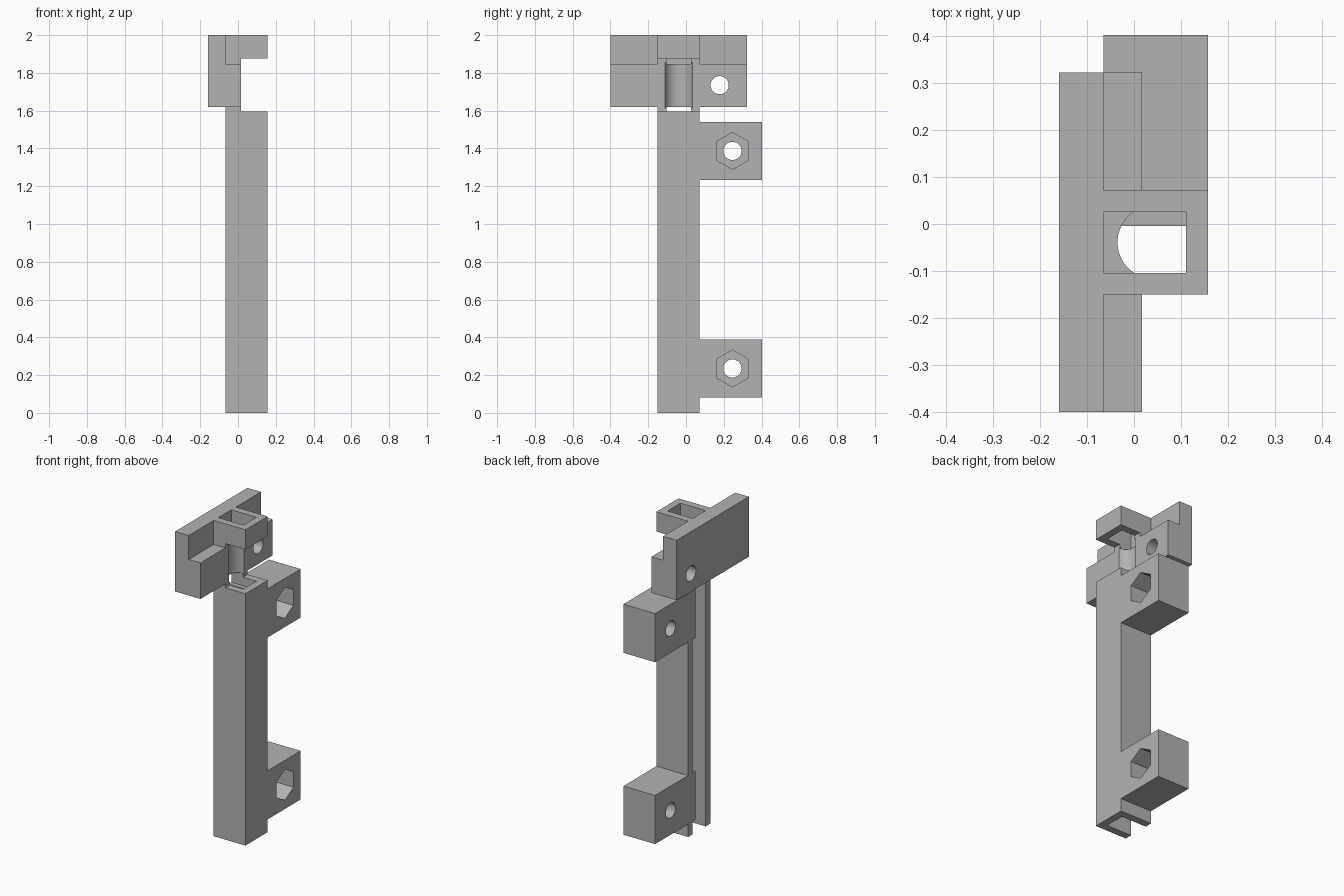
import bpy, bmesh, math
from mathutils import Matrix

if "Cube" in bpy.data.objects:
    bpy.data.objects.remove(bpy.data.objects["Cube"])

grey = bpy.data.materials.new("plain grey")
grey.use_nodes = True
colour = (0.45, 0.45, 0.45, 1)
grey.diffuse_color = colour
grey.node_tree.nodes["Principled BSDF"].inputs["Base Color"].default_value = colour


def finish(name, bm):
    bmesh.ops.recalc_face_normals(bm, faces=bm.faces)
    mesh = bpy.data.meshes.new(name)
    bm.to_mesh(mesh)
    bm.free()
    mesh.materials.append(grey)
    ob = bpy.data.objects.new(name, mesh)
    bpy.context.collection.objects.link(ob)
    return ob


def prism(name, points, move):
    """Extrude a closed outline by the vector move."""
    bm = bmesh.new()
    face = bm.faces.new([bm.verts.new(p) for p in points])
    new = bmesh.ops.extrude_face_region(bm, geom=[face])["geom"]
    verts = [v for v in new if isinstance(v, bmesh.types.BMVert)]
    bmesh.ops.translate(bm, vec=move, verts=verts)
    return finish(name, bm)


def box(name, x0, x1, y0, y1, z0, z1):
    outline = [(x0, y0, z0), (x1, y0, z0), (x1, y1, z0), (x0, y1, z0)]
    return prism(name, outline, (0, 0, z1 - z0))


def rod(name, radius, depth, centre, sides=48, axis="X"):
    bm = bmesh.new()
    bmesh.ops.create_cone(bm, cap_ends=True, segments=sides, radius1=radius,
                          radius2=radius, depth=depth)
    if axis == "X":
        # keep a corner pointing along y
        bm.transform(Matrix.Rotation(math.pi / 2, 4, "Z"))
        bm.transform(Matrix.Rotation(math.pi / 2, 4, "Y"))
    bm.transform(Matrix.Translation(centre))
    return finish(name, bm)


def combine(target, tool, operation):
    tool.hide_render = True
    mod = target.modifiers.new(operation.lower(), "BOOLEAN")
    mod.operation, mod.solver, mod.object = operation, "EXACT", tool
    bpy.context.view_layer.objects.active = target
    bpy.ops.object.modifier_apply(modifier=mod.name)
    bpy.data.objects.remove(tool)


# Main extents shared by the parts
BACK, STEP, FRONT = -0.065, 0.017, 0.157
Y0, Y1, WALL = -0.15, 0.072, 0.046

# Channel rail, open towards -x
outline = [(BACK, Y0), (FRONT, Y0), (FRONT, Y1), (BACK, Y1), (BACK, Y1 - WALL),
           (FRONT - WALL, Y1 - WALL), (FRONT - WALL, Y0 + WALL), (BACK, Y0 + WALL)]
rail = prism("slotted_rail_bracket", [(x, y, 0) for x, y in outline], (0, 0, 2))

# Window below the top collar
combine(rail, box("window_cutter", STEP, 0.3, -0.3, 0.3, 1.595, 1.875), "DIFFERENCE")

# Stepped cross bracket at the top
step = [(-0.16, 1.62), (STEP, 1.62), (STEP, 1.848), (BACK, 1.848), (BACK, 2), (-0.16, 2)]
bracket = prism("cross_bracket", [(x, -0.4, z) for x, z in step], (0, 0.722, 0))
combine(rail, bracket, "UNION")

# Round bore and the two bracket holes
combine(rail, rod("bore_cutter", 0.078, 0.24, (0.043, -0.039, 1.735), 64, "Z"), "DIFFERENCE")
for y in (-0.262, 0.178):
    combine(rail, rod("bracket_hole", 0.048, 0.6, (0, y, 1.735)), "DIFFERENCE")

# Mounting ears with a through hole and a hexagonal nut pocket
for z in (0.235, 1.387):
    combine(rail, box("mounting_ear", BACK, FRONT, -0.004, 0.402, z - 0.154, z + 0.154), "UNION")
    combine(rail, rod("ear_hole", 0.048, 0.6, (0, 0.246, z)), "DIFFERENCE")
    combine(rail, rod("nut_pocket", 0.098, 0.26, (FRONT, 0.246, z), 6), "DIFFERENCE")

bpy.ops.object.select_all(action="DESELECT")
rail.select_set(True)
bpy.context.view_layer.objects.active = rail
bpy.ops.object.shade_smooth_by_angle(angle=math.radians(30))
